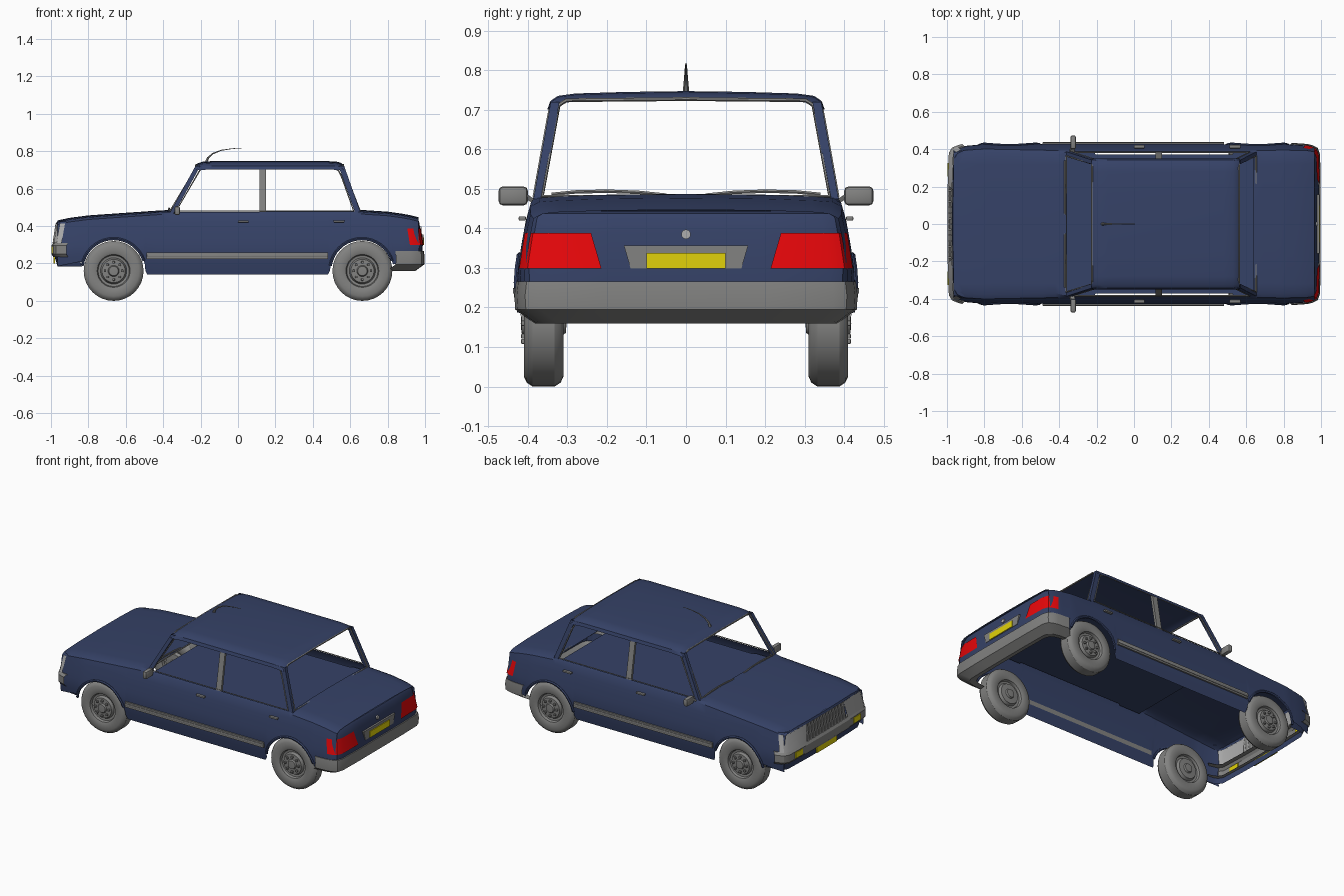
import bpy, bmesh, math
from math import sin, cos, pi

if "Cube" in bpy.data.objects:
    bpy.data.objects.remove(bpy.data.objects["Cube"])


def material(name, rgb):
    m = bpy.data.materials.new(name)
    m.diffuse_color = (*rgb, 1)
    m.use_nodes = True
    m.node_tree.nodes["Principled BSDF"].inputs["Base Color"].default_value = m.diffuse_color
    return m


BLUE = material("body_blue", (0.036, 0.054, 0.135))
GREY = material("trim_grey", (0.225, 0.225, 0.22))
LIGHT = material("lamp_grey", (0.42, 0.42, 0.42))
RED = material("lamp_red", (0.8, 0.002, 0.003))
YELLOW = material("plate_yellow", (0.75, 0.64, 0.003))


def finish(name, bm, mat):
    bmesh.ops.remove_doubles(bm, verts=bm.verts, dist=1e-5)
    bmesh.ops.recalc_face_normals(bm, faces=bm.faces)
    me = bpy.data.meshes.new(name)
    bm.to_mesh(me)
    bm.free()
    me.materials.append(mat)
    ob = bpy.data.objects.new(name, me)
    bpy.context.collection.objects.link(ob)
    return ob


def grid(name, rows, mat, skip=lambda r, c: False):
    bm = bmesh.new()
    vs = [[bm.verts.new(p) for p in row] for row in rows]
    for r in range(len(vs) - 1):
        for c in range(len(vs[0]) - 1):
            if not skip(r, c):
                bm.faces.new((vs[r][c], vs[r][c + 1], vs[r + 1][c + 1], vs[r + 1][c]))
    return finish(name, bm, mat)


def sign(v):
    return (v > 0) - (v < 0)


def band(name, path, rows, mat, side=0, slant=0):
    """Wrap-around panel: plan path swept through (height, inset) rows."""
    pts = [(x, y * (side or 1)) for x, y in path]
    if not side:
        pts += [(x, -y) for x, y in reversed(path) if y > 0]
    out = []
    for k, (z, i) in enumerate(rows):
        row = [[x - i * sign(x), y - i * sign(y), z] for x, y in pts]
        row[-1][1] += slant * k * side
        out.append(row)
    return grid(name, out, mat)


def box(name, c, s, mat, bevel=0.0):
    bm = bmesh.new()
    bmesh.ops.create_cube(bm, size=1)
    for v in bm.verts:
        v.co = [c[i] + v.co[i] * s[i] for i in range(3)]
    if bevel:
        bmesh.ops.bevel(bm, geom=bm.edges[:], offset=bevel, segments=2, affect='EDGES', profile=0.5)
    return finish(name, bm, mat)


def bar(name, a, b, wx, wy, mat):
    ring = lambda p: [(p[0] + i * wx / 2, p[1] + j * wy / 2, p[2])
                      for i, j in ((-1, -1), (1, -1), (1, 1), (-1, 1), (-1, -1))]
    return grid(name, [ring(a), ring(b)], mat)


def plate(name, yz, x0, x1, mat):
    bm = bmesh.new()
    a = [bm.verts.new((x0, y, z)) for y, z in yz]
    b = [bm.verts.new((x1, y, z)) for y, z in yz]
    bm.faces.new(a)
    bm.faces.new(b)
    for i in range(len(a)):
        j = (i + 1) % len(a)
        bm.faces.new((a[i], a[j], b[j], b[i]))
    return finish(name, bm, mat)


def tube(name, pts, r, mat, closed=False, radii=None):
    cu = bpy.data.curves.new(name, 'CURVE')
    cu.dimensions = '3D'
    cu.bevel_depth, cu.bevel_resolution, cu.use_fill_caps = r, 1, True
    sp = cu.splines.new('POLY')
    sp.points.add(len(pts) - 1)
    for i, p in enumerate(pts):
        sp.points[i].co = (*p, 1)
        sp.points[i].radius = radii[i] if radii else 1
    sp.use_cyclic_u = closed
    cu.materials.append(mat)
    ob = bpy.data.objects.new(name, cu)
    bpy.context.collection.objects.link(ob)
    return ob


def interp(tab, t):
    if t <= tab[0][0]:
        return tab[0][1]
    for (a, u), (b, v) in zip(tab, tab[1:]):
        if t <= b:
            return u + (v - u) * (t - a) / (b - a)
    return tab[-1][1]


# Body shell: hood, doors, wings and boot, with arches and open cabin
ARCHES, RA, ZW = (-0.665, 0.662), 0.17, 0.162
WIDTH = [(0.14, .41), (0.2, .422), (0.26, .428), (0.3, .425), (0.36, .416), (0.42, .405), (0.48, .388)]
TAPER = [(-0.985, .03), (-0.9, .01), (-0.8, 0), (0.8, 0), (0.93, .008), (0.985, .025)]
TOP = [(-0.965, .42), (-0.9, .434), (-0.8, .447), (-0.6, .461), (-0.38, .476), (0.65, .477),
       (0.8, .467), (0.9, .453), (0.965, .437)]
BASE = [(-0.965, .185), (-0.84, .21), (-0.7, .14), (0.7, .14), (0.84, .2)]


def half_width(x, z):
    return interp(WIDTH, z) - interp(TAPER, x)


def bottom(x):
    z = interp(BASE, x)
    for c in ARCHES:
        if abs(x - c) <= RA + 1e-6:
            z = max(z, ZW + math.sqrt(max(0, RA * RA - (x - c) ** 2)))
    return z


stations = [-.965, -.94, -.9, -.85, -.485, -.42, -.36, -.2, 0, .12, .3, .42, .48, .64, .85, .88, .92, .945, .965]
stations += [c + RA * cos(pi * k / 16) for c in ARCHES for k in range(17)]
stations.sort()
rows = []
for x in stations:
    zt, zb = interp(TOP, x), bottom(x)
    lip = 0.005 if -0.37 < x < 0.65 else 0.02
    half = []
    for k in range(8):
        z = zb + (zt - 0.012 - zb) * k / 7
        half.append((x, half_width(x, z), z))
    half += [(x, half_width(x, zt) - lip, zt), (x, .32, zt + .004), (x, .2, zt + .008), (x, 0, zt + .01)]
    rows.append(half + [(a, -b, c) for a, b, c in reversed(half[:-1])])
grid("body_shell", rows, BLUE,
     lambda r, c: 8 <= c <= 13 and stations[r] > -0.361 and stations[r + 1] < 0.641)

# Flat cabin deck just below belt height, leaving a slot beside each door
grid("cabin_deck", [[(x, y, .44) for y in (-w, w)] for x, w in
                    ((-.362, .385), (-.215, .385), (-.205, .372), (.525, .372), (.535, .385), (.645, .385))], BLUE)

# Roof
section = [(.35, .703), (.343, .722), (.324, .735), (.28, .741), (.15, .745), (0, .747)]
rows = []
for x, dz in ((-.228, -.02), (-.215, -.012), (-.19, -.003), (-.14, 0), (.48, 0), (.53, -.003), (.552, -.01), (.565, -.02)):
    half = [(x, y, max(z + dz, .7)) for y, z in section]
    rows.append(half + [(a, -b, c) for a, b, c in reversed(half[:-1])])
grid("roof", rows, BLUE)

# Front end: lamps and grille, nose lip, bumper, valance
nose = [(-.94, .411), (-.965, .4), (-.982, .373), (-.988, .2), (-.99, 0)]
band("nose_lip", nose, [(.412, .017), (.424, .022), (.431, .045)], BLUE)
band("front_valance", [(-.86, .42)] + nose, [(.185, .025), (.24, .008)], BLUE)
band("front_bumper", [(-.91, .42)] + nose,
     [(.235, .03), (.235, .002), (.25, -.008), (.295, -.008), (.31, .002), (.31, .03)], GREY)
band("grille_panel", [(-.984, .2), (-.986, 0)], [(.31, 0), (.413, .016)], GREY)
for k in range(-6, 7):
    bar("grille_bar", (-.987, k * .03, .31), (-.972, k * .03, .413), .008, .01, LIGHT)
plate("front_number_plate", [(-.1, .2), (.1, .2), (.1, .238), (-.1, .238)], -.979, -.987, YELLOW)

# Rear end: panel, bumper, number plate, round badge
tail = [(.915, .418), (.945, .411), (.972, .397), (.985, .363), (.988, .2), (.988, 0)]
band("rear_panel", tail[1:], [(.2, .004), (.3, 0), (.39, .014), (.425, .02), (.438, .028), (.444, .05)], BLUE)
band("rear_bumper", [(.835, .424)] + tail,
     [(.265, .03), (.266, -.006), (.23, -.01), (.195, -.008), (.16, .04), (.165, .07)], GREY)
plate("plate_recess", [(-.14, .298), (.14, .298), (.157, .356), (-.157, .356)], .97, .9905, GREY)
plate("rear_number_plate", [(-.1, .299), (.1, .299), (.1, .338), (-.1, .338)], .989, .995, YELLOW)
plate("round_badge", [(.012 * cos(k * pi / 8), .385 + .012 * sin(k * pi / 8)) for k in range(16)],
      .972, .982, LIGHT)

# Wheel half profile: (offset across, radius), mirrored for the inner side
TYRE = [(.028, .16), (.043, .15), (.05, .135), (.05, .1), (.045, .088), (.03, .083), (.028, .07),
        (.045, .062), (.047, .03), (.056, .025), (.058, 0)]
TYRE = [(-o, r) for o, r in reversed(TYRE)] + TYRE

for s, side in ((1, "left"), (-1, "right")):
    for cx, end in ((-.665, "front"), (.665, "rear")):
        grid(f"{end}_{side}_wheel",
             [[(cx + r * cos(a * pi / 16), s * (.36 + o), .16 + r * sin(a * pi / 16)) for a in range(33)]
              for o, r in TYRE], GREY)
        for k in range(8):
            box("wheel_nut", (cx + .046 * cos(k * pi / 4), s * .409, .16 + .046 * sin(k * pi / 4)),
                (.013, .016, .013), GREY, .003)
    # Arch lips
    for cx in ARCHES:
        pts = [(cx + RA * cos(k * pi / 20), ZW + RA * sin(k * pi / 20)) for k in range(2, 20)]
        tube("arch_lip", [(x, s * half_width(x, z), z) for x, z in pts], .008, BLUE)
    # Lamps
    band(f"{side}_headlamp", [(-.94, .411), (-.965, .4), (-.982, .373), (-.988, .2)],
         [(.31, -.003), (.413, .015)], LIGHT, s)
    band(f"{side}_tail_lamp", tail[:4] + [(.988, .21)], [(.299, -.004), (.388, .01)], RED, s, .04)
    box("front_indicator", (-.992, s * .29, .272), (.01, .07, .036), YELLOW)
    # Pillars
    bar("front_pillar", (-.35, s * .376, .474), (-.215, s * .332, .72), .026, .022, BLUE)
    bar("middle_pillar", (.133, s * .378, .47), (.133, s * .334, .72), .036, .016, GREY)
    bar("rear_pillar", (.64, s * .375, .474), (.553, s * .331, .72), .03, .022, BLUE)
    # Window trim
    tube("side_window_trim", [(-.33, s * .384, .481), (-.203, s * .344, .7), (-.183, s * .342, .708),
                              (.5, s * .342, .708), (.535, s * .344, .7), (.552, s * .35, .67),
                              (.618, s * .384, .481)], .004, GREY, True)
    # Rubbing strip in two layers
    box("rubbing_strip", (-.003, s * .43, .242), (.97, .01, .034), GREY)
    box("rubbing_strip_rib", (-.003, s * .434, .242), (.97, .008, .014), GREY, .002)
    # Door handles
    for x in (.028, .54):
        box("door_handle", (x, s * .414, .425), (.058, .018, .011), GREY, .003)
    # Mirror
    box("door_mirror", (-.325, s * .437, .482), (.03, .074, .048), GREY, .011)
    bar("mirror_stem", (-.335, s * .38, .465), (-.326, s * .41, .485), .022, .02, GREY)
    # Wiper
    tube("wiper", [(-.368, s * y, z) for y, z in ((.34, .486), (.28, .492), (.2, .494), (.12, .491), (.05, .484))],
         .005, GREY)

# Windscreen and rear window trim
for name, x0, x1, yb, yt, z1 in (("windscreen_trim", -.362, -.224, .363, .322, .727),
                                 ("rear_window_trim", .652, .562, .363, .322, .727)):
    tube(name, [(x0, -yb, .481), (x1, -yt, z1 - .016), (x1, -yt + .02, z1 - .003), (x1, 0, z1),
                (x1, yt - .02, z1 - .003), (x1, yt, z1 - .016), (x0, yb, .481)], .005, GREY, True)

# Aerial
tube("aerial", [(-.17, 0, .74), (-.16, 0, .765), (-.135, 0, .787), (-.09, 0, .805), (-.03, 0, .814), (.02, 0, .817)],
     .009, GREY, radii=[1, .7, .5, .35, .22, .12])

# Curves to meshes, then smooth shading with sharp edges kept
bpy.ops.object.select_all(action='SELECT')
bpy.context.view_layer.objects.active = bpy.data.objects["body_shell"]
bpy.ops.object.convert(target='MESH')
bpy.ops.object.shade_smooth_by_angle(angle=math.radians(32))
